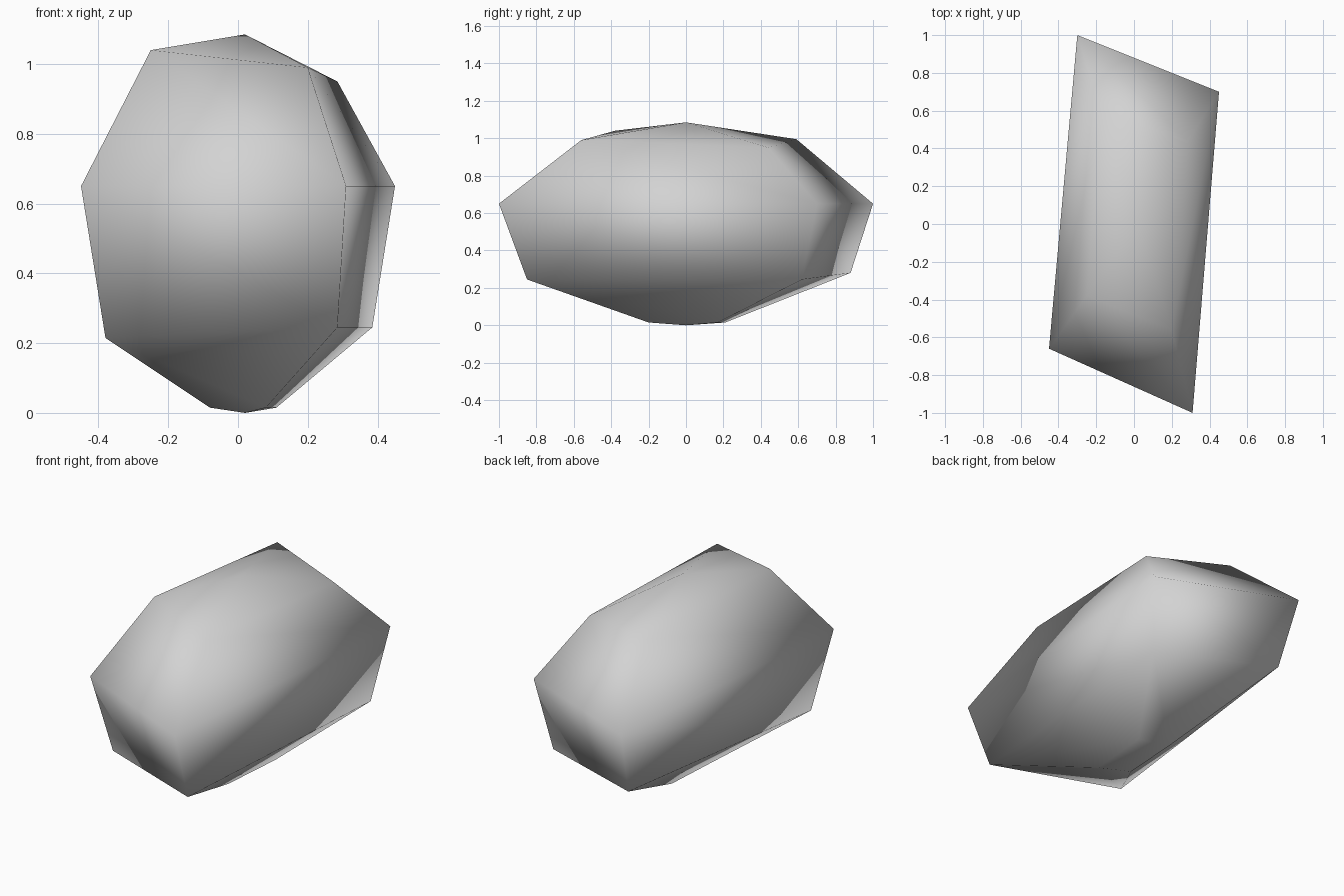
import bpy
import bmesh

default_cube = bpy.data.objects.get("Cube")
if default_cube:
    bpy.data.objects.remove(default_cube, do_unlink=True)


def make_material(name, grey):
    material = bpy.data.materials.new(name)
    material.use_nodes = True
    colour = (grey, grey, grey, 1.0)
    material.diffuse_color = colour
    material.node_tree.nodes["Principled BSDF"].inputs["Base Color"].default_value = colour
    return material


# Four irregular corner profiles, each running from the base to the crown
back_right = [(-.06, .21, .015), (-.26, .88, .28), (-.30, 1.0, .65), (-.17, .59, .995)]
back_left = [(.11, .17, .015), (.385, .62, .245), (.45, .70, .65), (.285, .44, .95)]
front_left = [(.08, -.20, .015), (.285, -.85, .245), (.31, -1.0, .65), (.20, -.56, .99)]
front_right = [(-.08, -.12, .015), (-.38, -.56, .215), (-.45, -.66, .65), (-.25, -.38, 1.04)]
profiles = [back_right, back_left, front_left, front_right]


def build_boulder(name, profiles, base_tip, crown_tip, material):
    bm = bmesh.new()
    columns = [[bm.verts.new(point) for point in profile] for profile in profiles]
    base = bm.verts.new(base_tip)
    crown = bm.verts.new(crown_tip)

    # Skin each pair of neighbouring corners, closing at the two tips
    for index, here in enumerate(columns):
        there = columns[(index + 1) % len(columns)]
        bm.faces.new((base, here[0], there[0]))
        for level in range(len(here) - 1):
            bm.faces.new((here[level], here[level + 1], there[level + 1], there[level]))
        bm.faces.new((crown, there[-1], here[-1]))

    bmesh.ops.recalc_face_normals(bm, faces=bm.faces[:])
    for face in bm.faces:
        face.smooth = True

    mesh = bpy.data.meshes.new(name)
    bm.to_mesh(mesh)
    bm.free()
    mesh.materials.append(material)
    boulder = bpy.data.objects.new(name, mesh)
    bpy.context.scene.collection.objects.link(boulder)
    return boulder


stone_grey = make_material("stone grey", 0.65)
build_boulder("boulder", profiles, (.02, 0, 0), (.02, 0, 1.085), stone_grey)
